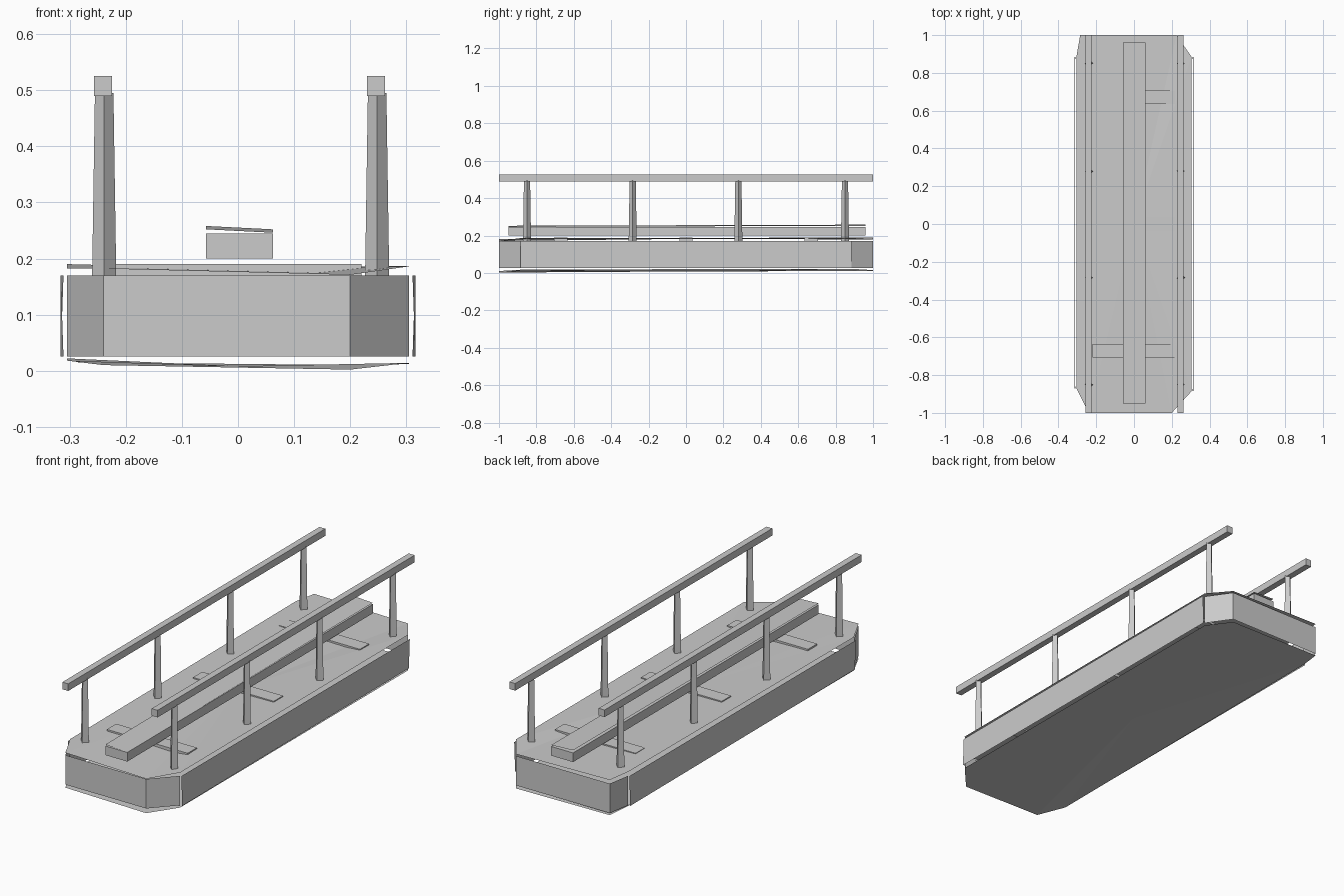
import bpy, bmesh, math
from mathutils import Matrix

if "Cube" in bpy.data.objects:
    bpy.data.objects.remove(bpy.data.objects["Cube"])

grey = bpy.data.materials.new("plain grey")
grey.diffuse_color = (0.6, 0.6, 0.6, 1)
grey.use_nodes = True
grey.node_tree.nodes["Principled BSDF"].inputs["Base Color"].default_value = grey.diffuse_color


def finish(name, bm):
    me = bpy.data.meshes.new(name)
    bm.to_mesh(me)
    bm.free()
    me.materials.append(grey)
    ob = bpy.data.objects.new(name, me)
    bpy.context.collection.objects.link(ob)
    return ob


def panel(name, pts):
    bm = bmesh.new()
    bm.faces.new([bm.verts.new(p) for p in pts])
    return finish(name, bm)


def box(name, x0, x1, y0, y1, z0, z1):
    bm = bmesh.new()
    bmesh.ops.create_cube(bm, size=1)
    for v in bm.verts:
        v.co = ((x0 + x1) / 2 + v.co.x * (x1 - x0),
                (y0 + y1) / 2 + v.co.y * (y1 - y0),
                (z0 + z1) / 2 + v.co.z * (z1 - z0))
    return finish(name, bm)


def sheet(name, outline, heights, mid, up):
    # slightly warped sheet, fanned from its middle
    bm = bmesh.new()
    ring = [bm.verts.new((x, y, z)) for (x, y), z in zip(outline, heights)]
    c = bm.verts.new((0, 0, mid))
    for a, b in zip(ring, ring[1:] + ring[:1]):
        bm.faces.new((c, a, b) if up else (c, b, a))
    return finish(name, bm)


# hull outline, counterclockwise from the front left
outline = [(-0.24, -1), (0.2, -1), (0.305, -0.885), (0.305, 0.885),
           (0.225, 1), (-0.285, 1), (-0.305, 0.885), (-0.305, -0.87)]

# deck and bottom sheets
sheet("deck", outline, [.182, .171, .186, .187, .179, .188, .19, .182], 0.182, True)
sheet("hull_bottom", outline, [.01, .002, .014, .012, .01, .015, .022, .018], 0.008, False)

# end and corner walls; long sides are loose, slightly twisted panels
for i, (a, b) in enumerate(zip(outline, outline[1:] + outline[:1])):
    if i in (2, 6):
        s = 1 if i == 2 else -1
        panel("side_wall", [(s * .316, a[1], .025), (s * .311, b[1], .025),
                            (s * .316, b[1], .17), (s * .311, a[1], .17)])
    else:
        panel("end_wall", [(*a, .025), (*b, .025), (*b, .17), (*a, .17)])

# cross planks under the bench beam
for y in (-0.67, 0, 0.67):
    box("cross_plank", -0.22, 0.22, y - .036, y + .036, .17, .19)

# long central beam with a loose lid
box("centre_beam", -0.057, 0.062, -0.95, 0.96, .2, .245)
panel("beam_lid", [(-.057, -.95, .252), (.062, -.95, .246),
                   (.062, .96, .252), (-.057, .96, .258)])

# railings: tapered four-sided posts and a square top rail
for x in (-0.2405, 0.246):
    box("top_rail", x - .016, x + .016, -1, 1, .49, .525)
    for y in (-0.85, -0.285, 0.28, 0.85):
        bm = bmesh.new()
        bmesh.ops.create_cone(bm, cap_ends=True, segments=4, radius1=.0215,
                              radius2=.0165, depth=.325,
                              matrix=Matrix.Translation((x + .002, y, .3325)))
        finish("rail_post", bm)
